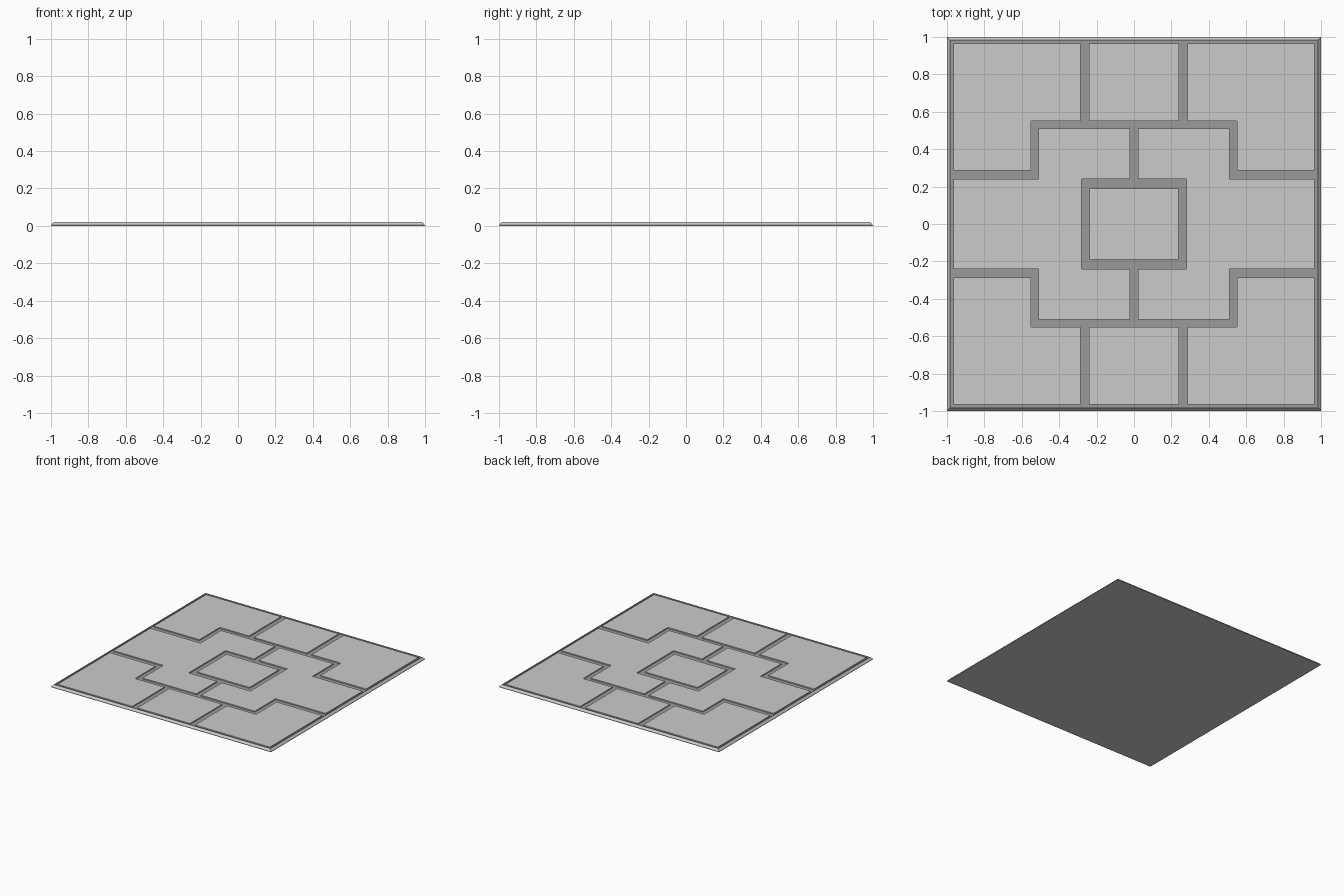
import bpy, bmesh

if "Cube" in bpy.data.objects:
    bpy.data.objects.remove(bpy.data.objects["Cube"])

TOP, BED = 0.02, 0.011


def finish(name, bm, mats=()):
    bmesh.ops.recalc_face_normals(bm, faces=bm.faces)
    mesh = bpy.data.meshes.new(name)
    bm.to_mesh(mesh)
    bm.free()
    for m in mats:
        mesh.materials.append(m)
    ob = bpy.data.objects.new(name, mesh)
    bpy.context.collection.objects.link(ob)
    return ob


def material(name, v):
    m = bpy.data.materials.new(name)
    m.diffuse_color = (v, v, v, 1)
    m.use_nodes = True
    m.node_tree.nodes["Principled BSDF"].inputs["Base Color"].default_value = m.diffuse_color
    return m


def plate(name, outline, sx=1, sy=1):
    """Flat slab raised from the groove bed, optionally mirrored."""
    bm = bmesh.new()
    face = bm.faces.new([bm.verts.new((x * sx, y * sy, BED)) for x, y in outline])
    ext = bmesh.ops.extrude_face_region(bm, geom=[face], use_keep_orig=True)
    for v in ext["geom"]:
        if isinstance(v, bmesh.types.BMVert):
            v.co.z = TOP
    return finish(name, bm)


def box(x0, x1, y0, y1):
    return [(x0, y0), (x1, y0), (x1, y1), (x0, y1)]


# base tray: sloped outer edge, thin lip, recessed dark bed
light, dark = material("panel_grey", 0.8), material("groove_grey", 0.32)
bm = bmesh.new()
rings = [[bm.verts.new((x, y, z)) for x, y in box(-h, h, -h, h)]
         for h, z in ((1, 0), (1, 0.004), (0.985, TOP), (0.98, TOP), (0.98, BED))]
for a, b in zip(rings, rings[1:]):
    for i in range(4):
        j = (i + 1) % 4
        bm.faces.new((a[i], a[j], b[j], b[i]))
bm.faces.new(rings[0])
bm.faces.new(rings[-1]).material_index = 1
finish("base_tray", bm, (light, dark))

# corner plates, L shaped
corner = [(0.965, 0.965), (0.285, 0.965), (0.285, 0.55),
          (0.55, 0.55), (0.55, 0.285), (0.965, 0.285)]
for sx in (1, -1):
    for sy in (1, -1):
        plate("corner_plate", corner, sx, sy)

# front and back middle plates
for sy in (1, -1):
    plate("middle_plate", box(-0.24, 0.24, 0.55, 0.965), 1, sy)

# side plates wrapping around the centre
half = [(0.965, 0.24), (0.51, 0.24), (0.51, 0.51),
        (0.022, 0.51), (0.022, 0.24), (0.28, 0.24)]
side = half + [(x, -y) for x, y in reversed(half)]
for sx in (1, -1):
    plate("side_plate", side, sx)

# centre plate
plate("centre_plate", box(-0.238, 0.238, -0.19, 0.19))
